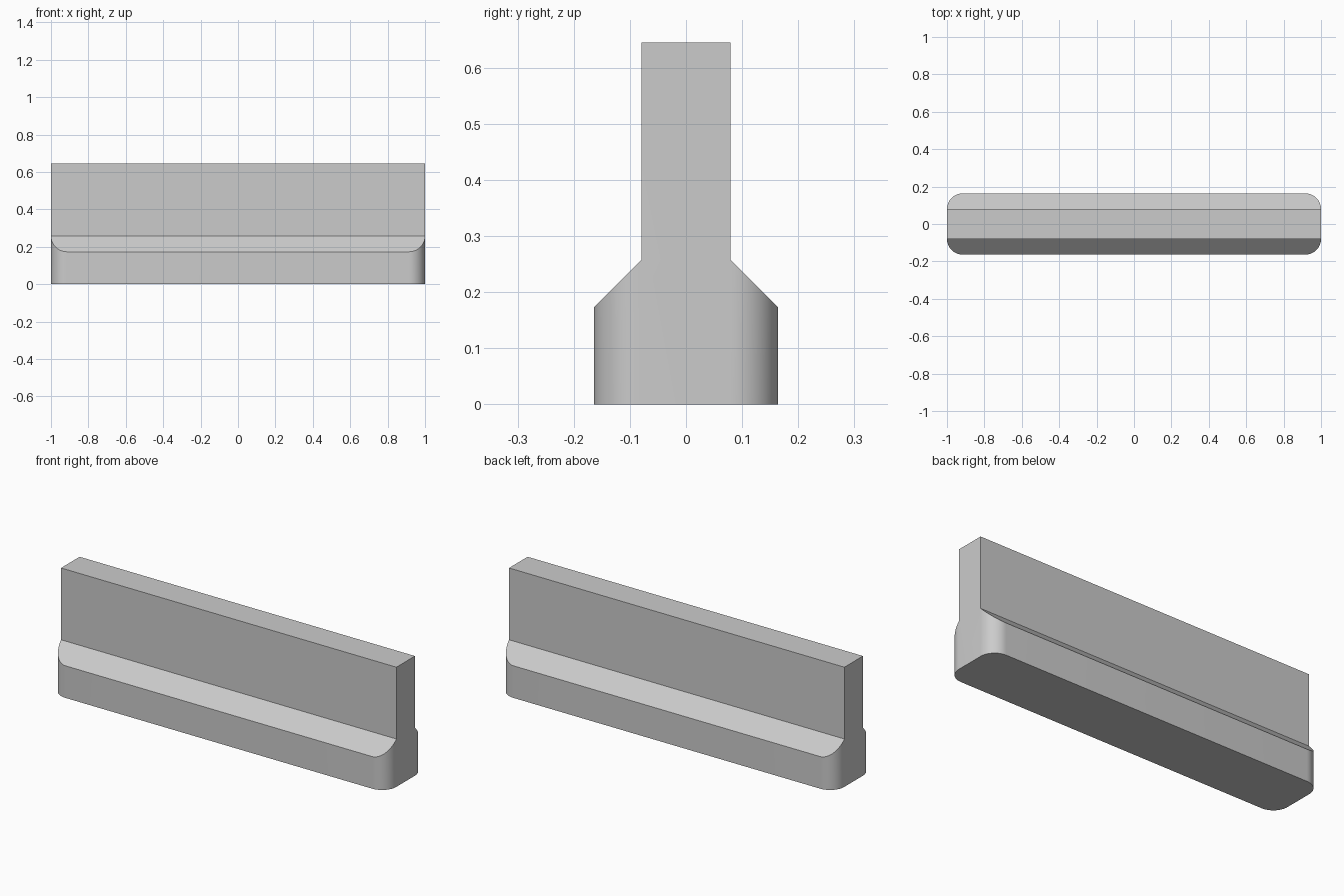
import bpy, bmesh, math

cube = bpy.data.objects.get("Cube")
if cube:
    bpy.data.objects.remove(cube, do_unlink=True)

# Plain grey material
grey = bpy.data.materials.new("plain grey")
grey.use_nodes = True
colour = (0.6, 0.6, 0.6, 1)
grey.diffuse_color = colour
grey.node_tree.nodes["Principled BSDF"].inputs["Base Color"].default_value = colour

HALF_LENGTH, HALF_WALL, RADIUS = 1.0, 0.079, 0.085
SHOULDER, HEIGHT, STEPS = 0.258, 0.645, 16

bm = bmesh.new()


def side_outline(side):
    """Rounded foot outline on one side, from the right end to the left end."""
    arc = [(HALF_LENGTH - RADIUS + RADIUS * math.cos(a), RADIUS * math.sin(a))
           for a in (math.pi / 2 * i / STEPS for i in range(STEPS + 1))]
    path = arc + [(-x, d) for x, d in reversed(arc)]
    bottom = [bm.verts.new((x, side * (HALF_WALL + d), 0)) for x, d in path]
    # Sloped shoulder falls at 45 degrees away from the wall
    shoulder = [bm.verts.new((x, side * (HALF_WALL + d), SHOULDER - d)) for x, d in path]
    top = [bm.verts.new((x, side * HALF_WALL, HEIGHT)) for x in (HALF_LENGTH, -HALF_LENGTH)]
    return bottom, shoulder, top


front = side_outline(-1)
back = side_outline(1)

# Foot sides, sloped shoulders and upright wall faces
for bottom, shoulder, top in (front, back):
    for i in range(len(bottom) - 1):
        bm.faces.new((bottom[i], bottom[i + 1], shoulder[i + 1], shoulder[i]))
    bm.faces.new(shoulder)
    bm.faces.new((shoulder[0], shoulder[-1], top[1], top[0]))

# Underside, top and flat ends
bm.faces.new(front[0] + back[0][::-1])
bm.faces.new(front[2] + back[2][::-1])
for end, t in ((0, 0), (-1, 1)):
    bm.faces.new((front[0][end], front[1][end], front[2][t],
                  back[2][t], back[1][end], back[0][end]))
bmesh.ops.recalc_face_normals(bm, faces=bm.faces[:])

mesh = bpy.data.meshes.new("barrier_wall")
bm.to_mesh(mesh)
bm.free()
mesh.materials.append(grey)
wall = bpy.data.objects.new("barrier_wall", mesh)
bpy.context.collection.objects.link(wall)

# Smooth rounded corners with sharp edges kept
bpy.context.view_layer.objects.active = wall
wall.select_set(True)
bpy.ops.object.shade_smooth_by_angle(angle=math.radians(30))
